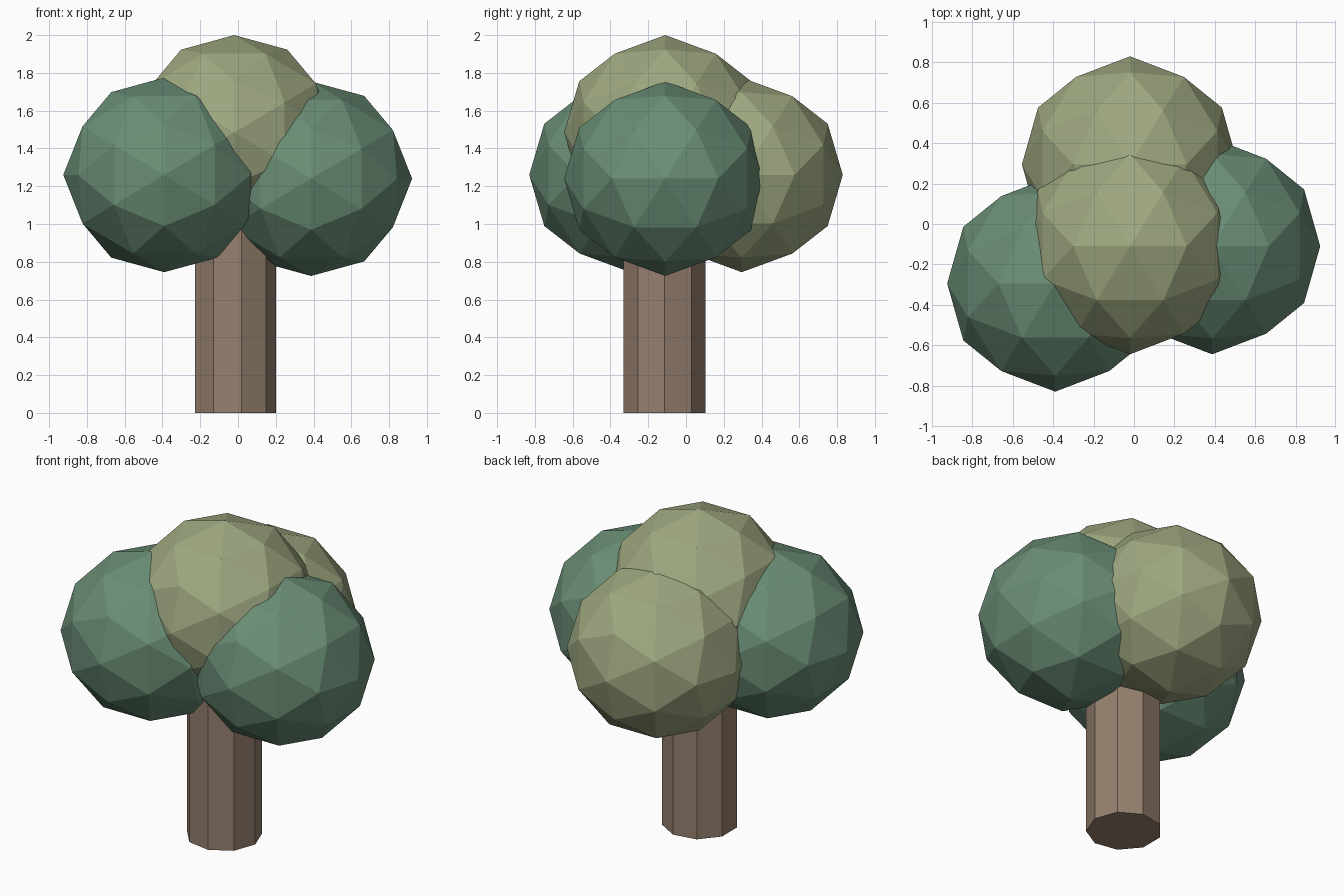
import bpy, bmesh
from mathutils import Vector

cube = bpy.data.objects.get("Cube")
if cube:
    bpy.data.objects.remove(cube, do_unlink=True)


def material(name, rgb):
    mat = bpy.data.materials.new(name)
    mat.use_nodes = True
    color = (*rgb, 1.0)
    mat.diffuse_color = color
    mat.node_tree.nodes["Principled BSDF"].inputs["Base Color"].default_value = color
    return mat


def add_object(name, bm, mat, location):
    bmesh.ops.recalc_face_normals(bm, faces=bm.faces)
    mesh = bpy.data.meshes.new(name)
    bm.to_mesh(mesh)
    bm.free()
    mesh.materials.append(mat)
    obj = bpy.data.objects.new(name, mesh)
    obj.location = location
    bpy.context.collection.objects.link(obj)
    return obj


# Faceted leaf ball: an axis-aligned icosahedron, subdivided once
def leaf_ball(name, mat, location, width=0.535, height=0.515):
    golden = (1 + 5 ** 0.5) / 2
    bm = bmesh.new()
    for a in (-1, 1):
        for b in (-golden, golden):
            for corner in ((b, a, 0), (0, b, a), (a, 0, b)):
                bm.verts.new(corner)
    bmesh.ops.convex_hull(bm, input=bm.verts)
    bmesh.ops.subdivide_edges(bm, edges=bm.edges[:], cuts=1, use_grid_fill=True)
    for v in bm.verts:
        v.co = v.co.normalized() * Vector((width, width, height))
    add_object(name, bm, mat, location)


bark = material("brown bark", (0.30, 0.215, 0.155))
dark_leaf = material("dark green leaves", (0.144, 0.27, 0.181))
light_leaf = material("light olive leaves", (0.342, 0.392, 0.216))

# Nine-sided trunk, running up into the crown
trunk_height = 1.1
bm = bmesh.new()
bmesh.ops.create_cone(bm, cap_ends=True, segments=9, radius1=0.22, radius2=0.22,
                      depth=trunk_height)
# Turn it so that one corner points to +x
corner = max(bm.verts, key=lambda v: v.co.x).co.copy()
turn = Vector((1, 0)).angle_signed(corner.xy)
trunk = add_object("trunk", bm, bark, (-0.02, -0.113, trunk_height / 2))
trunk.rotation_euler.z = turn

# Crown
leaf_ball("right_leaves", dark_leaf, (-0.39, -0.295, 1.26))
leaf_ball("left_leaves", dark_leaf, (0.387, -0.11, 1.24))
leaf_ball("back_leaves", light_leaf, (-0.02, 0.295, 1.26))
leaf_ball("top_leaves", light_leaf, (-0.02, -0.11, 1.485))
